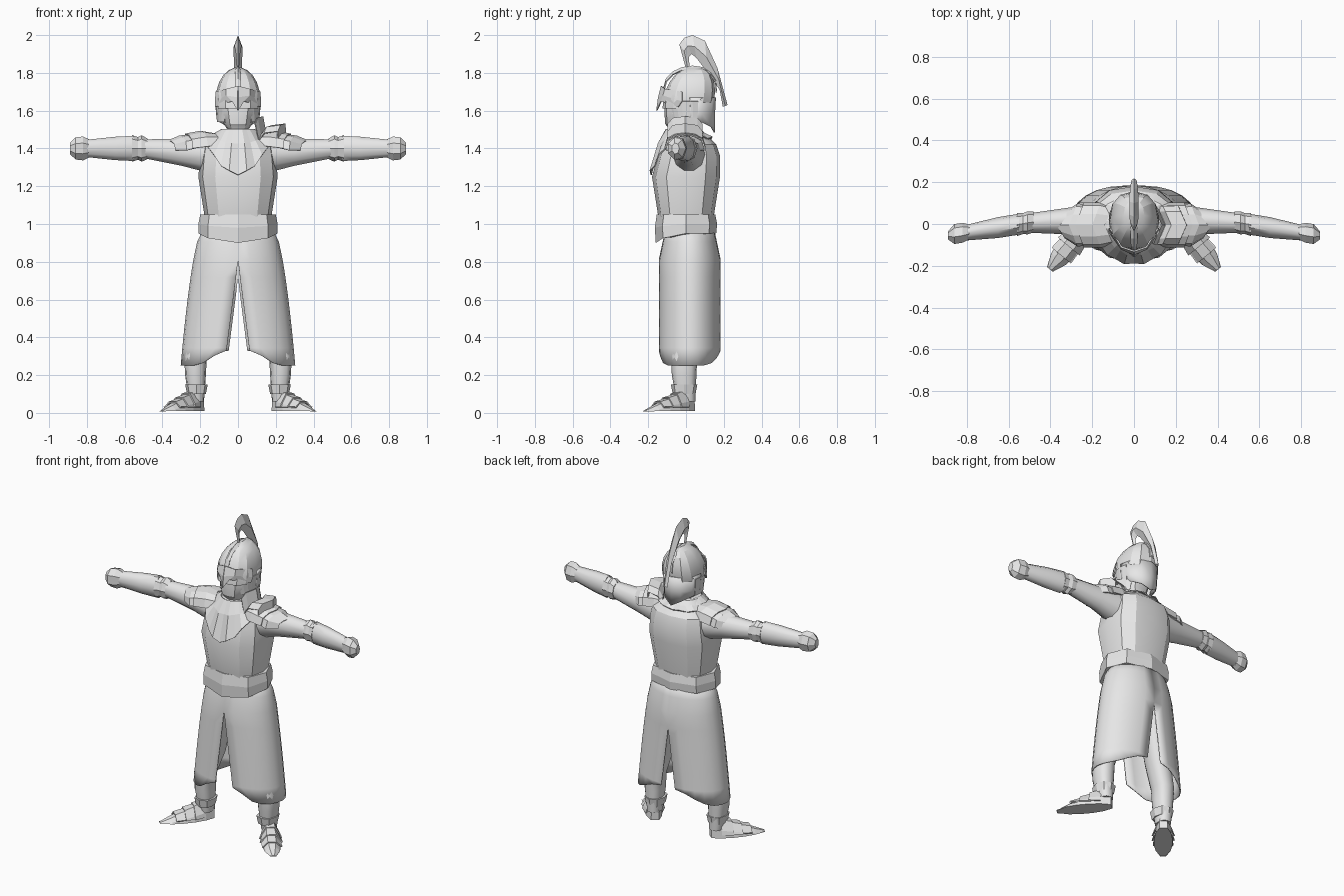
import bpy, bmesh
from math import sin, cos, pi, tau, copysign, radians
from mathutils import Vector

default_cube = bpy.data.objects.get("Cube")
if default_cube:
    bpy.data.objects.remove(default_cube, do_unlink=True)

grey = (.8, .8, .8, 1)
material = bpy.data.materials.new("plain_grey")
material.use_nodes = True
material.diffuse_color = grey
material.node_tree.nodes["Principled BSDF"].inputs["Base Color"].default_value = grey


def loft(name, rings, closed=True, mirror=False, smooth=None):
    """Skin rings of points: closed rings make a capped solid, open ones a thin plate."""
    bm = bmesh.new()
    rows = [[bm.verts.new(point) for point in ring] for ring in rings]
    count = len(rows[0])
    for lower, upper in zip(rows, rows[1:]):
        for i in range(count if closed else count - 1):
            j = (i + 1) % count
            bm.faces.new((lower[i], lower[j], upper[j], upper[i]))
    if closed:
        bm.faces.new(rows[0])
        bm.faces.new(rows[-1])
    bmesh.ops.recalc_face_normals(bm, faces=bm.faces)
    mesh = bpy.data.meshes.new(name)
    bm.to_mesh(mesh)
    bm.free()
    mesh.materials.append(material)
    part = bpy.data.objects.new(name, mesh)
    bpy.context.collection.objects.link(part)
    if smooth:
        bpy.ops.object.select_all(action='DESELECT')
        part.select_set(True)
        bpy.context.view_layer.objects.active = part
        bpy.ops.object.shade_smooth_by_angle(angle=radians(smooth))
    if not closed:
        plate = part.modifiers.new("thickness", 'SOLIDIFY')
        plate.thickness = .007
        plate.offset = 0
    if mirror:
        part.modifiers.new("mirror", 'MIRROR')


def squared(value, power=.8):
    """Push a sine or cosine outward for a boxier oval."""
    return copysign(abs(value) ** power, value)


def level(z, half, depth, x=0, y=0, count=12, drop=0):
    """Horizontal oval; drop lowers its front into a point."""
    ring = []
    for i in range(count):
        angle = tau * i / count
        lowered = z - drop * max(0, -sin(angle)) ** 2
        ring.append((x + half * squared(cos(angle)), y + depth * squared(sin(angle)), lowered))
    return ring


# Torso and belt
loft("torso", [level(.96, .17, .14), level(1.06, .18, .15),
               level(1.25, .21, .18), level(1.36, .2, .165, y=.015),
               level(1.42, .19, .145, y=.015), level(1.5, .09, .08)], smooth=25)
loft("belt", [level(.95, .21, .16, count=8, drop=.05),
              level(1, .21, .165, count=8, drop=.02),
              level(1.05, .2, .155, count=8)])

# Collar of raised pleats, longest at the front
neckline, swell, hem = [], [], []
pleats = 12
for i in range(pleats + 1):
    angle = pi * i / pleats
    across, forward = sin(angle), cos(angle)
    lift = .01 * (i % 2)
    neckline.append((.085 * across, -.02 - .085 * forward, 1.5))
    swell.append((.13 * across, -.02 - (.12 + lift) * forward, 1.475 - .05 * max(0, forward)))
    hem.append((.18 * across, -.025 - (.16 + lift) * forward,
                1.45 + lift - .19 * max(0, forward) ** 2))
loft("collar", [neckline, swell, hem], closed=False, mirror=True)

# Skirt: two flaring half sheets that part at the front and back
rows, columns = 8, 12
sheet = []
for r in range(rows + 1):
    fall = r / rows
    half = .165 + .135 * fall ** .5
    depth = .12 + .04 * min(1, 4 * fall)
    row = []
    for c in range(columns + 1):
        angle = pi * (c / columns - .5)
        front = angle < 0
        height = 1 - .75 * fall
        if r == rows:
            height += .08 * abs(sin(angle)) ** (12 if front else 5)
        slit = max(0, (.8 if front else .71) - height) * .13
        row.append((slit + (half - slit) * abs(cos(angle)),
                    .02 + depth * sin(angle), height))
    sheet.append(row)
loft("skirt", sheet, closed=False, mirror=True, smooth=40)

# Legs and ankle cuffs
loft("leg", [level(.95, .085, .09, x=.09), level(.45, .07, .075, x=.18),
             level(.3, .06, .07, x=.225, y=-.01), level(.2, .055, .065, x=.225, y=-.01),
             level(.06, .04, .05, x=.22)], mirror=True, smooth=40)
loft("ankle_cuff", [level(.1, .05, .06, x=.22, y=-.01, count=8),
                    level(.15, .06, .07, x=.22, y=-.01, count=8)], mirror=True)

# Feet turned outward, with overlapping plates on top
heel, toe = Vector((.19, .04, 0)), Vector((.405, -.22, 0))
stride = toe - heel
sideways = stride.normalized().cross(Vector((0, 0, -1)))


def foot_ring(t, grow=0, base=.01):
    width = .01 + .045 * sin(pi * t) ** .5 + grow
    height = .13 * (1 - t) + .012 + grow
    outline = ((-1, base), (-.9, height / 2), (-.4, height),
               (.4, height), (.9, height / 2), (1, base))
    return [heel + stride * t + sideways * u * width + Vector((0, 0, v)) for u, v in outline]


loft("foot", [foot_ring(t) for t in (.03, .2, .4, .6, .8, .99)], mirror=True)
for i in range(3):
    start = .2 + i / 6
    loft(f"foot_plate_{i + 1}", [foot_ring(start, base=.03), foot_ring(start + .2, .01, .03)],
         closed=False, mirror=True)


# Arms, bracers and fists follow one gently bent line
def arm_part(name, sections, count=10, smooth=None):
    rings = []
    for x, wide, tall in sections:
        y = .015 - .16 * max(0, x - .45)
        z = min(1.4, 1.35 + .1 * x)
        rings.append([(x, y + wide * cos(tau * i / count), z + tall * sin(tau * i / count))
                      for i in range(count)])
    loft(name, rings, mirror=True, smooth=smooth)


arm_part("upper_arm", [(.15, .09, .1), (.3, .065, .075), (.52, .045, .05)], smooth=45)
arm_part("elbow_guard", [(.48, .05, .055), (.51, .055, .07), (.53, .05, .06), (.56, .055, .07)], count=8)
arm_part("bracer", [(.55, .05, .07), (.65, .05, .065), (.83, .035, .045)], smooth=45)
arm_part("fist", [(.77, .03, .04), (.82, .05, .065), (.86, .05, .06), (.89, .02, .03)], count=7)


# Shoulder plates: overlapping arched bands
def arch(x, top, bottom, reach, steps=6):
    band = []
    for i in range(steps + 1):
        angle = pi * i / steps
        band.append((x - .04 * abs(cos(angle)), reach * cos(angle) - .005,
                     bottom + (top - bottom) * sin(angle) ** .7))
    return band


loft("shoulder_plate", [arch(.14, 1.48, 1.42, .09), arch(.2, 1.49, 1.41, .105),
                        arch(.28, 1.475, 1.4, .105)], closed=False, mirror=True)
loft("outer_shoulder_plate", [arch(.23, 1.475, 1.41, .09), arch(.31, 1.465, 1.39, .1),
                              arch(.37, 1.44, 1.39, .06)], closed=False, mirror=True)
loft("left_shoulder_guard", [arch(x, top, top - .04, .09, steps=4) for x, top in
     ((.13, 1.57), (.15, 1.48), (.18, 1.52), (.25, 1.53), (.25, 1.46))], closed=False)

# Head and neck
loft("head", [level(1.43, .07, .07), level(1.49, .05, .07, y=-.01), level(1.53, .075, .09, y=-.02),
              level(1.6, .09, .105, y=-.01), level(1.7, .09, .1)], smooth=30)

# Helmet dome with a comb along its middle
dome, comb = [], []
for i in range(-1, 6):
    angle = pi * i / 11
    dome.append(level(1.66 + .17 * sin(angle), .118 * cos(angle), .135 * cos(angle) ** .8,
                      y=.015 + .03 * sin(angle)))
for i in range(9):
    angle = pi * i / 8
    y, z = .02 + .015 * sin(angle) - .14 * cos(angle), 1.71 + .125 * sin(angle) ** .8
    comb.append([(-.014, y, z - .014), (0, y, z), (.014, y, z - .014)])
loft("helmet", dome, smooth=20)
loft("helmet_comb", comb, closed=False)


# Cheek and neck guards hang from the dome as curved plates
def guard(z, half, depth, first, last, rise=0, steps=6):
    curve = []
    for i in range(steps + 1):
        angle = radians(first + (last - first) * i / steps)
        curve.append((half * cos(angle), .02 + depth * sin(angle), z + rise * abs(cos(angle))))
    return curve


loft("cheek_guard", [guard(1.65, .118, .13, -60, 20), guard(1.54, .108, .115, -50, 20)],
     closed=False, mirror=True)
loft("neck_guard", [guard(1.67, .118, .135, 0, 180), guard(1.58, .113, .13, 0, 180),
                    guard(1.485, .105, .13, 0, 180, rise=.06)], closed=False, smooth=35)

# Visor with a beak and raised brows
loft("visor", [[(0, -.13, 1.73), (.06, -.11, 1.715), (.115, -.02, 1.7)],
               [(0, -.145, 1.67), (.06, -.12, 1.68), (.12, -.02, 1.65)],
               [(0, -.155, 1.6), (.03, -.13, 1.65), (.118, -.04, 1.62)]], closed=False, mirror=True)

# Plume: diamond sections between an outer and an inner curve
crest = [(0, 1.82, .02, 1.82), (-.035, 1.95, .015, 1.885), (-.01, 1.985, .03, 1.9),
         (.035, 2, .055, 1.88), (.1, 1.97, .115, 1.8), (.167, 1.825, .178, 1.71),
         (.22, 1.63, .195, 1.62)]
diamonds = []
for i, (outer_y, outer_z, inner_y, inner_z) in enumerate(crest):
    bulge = .005 + .018 * sin(pi * i / len(crest))
    y, z = (outer_y + inner_y) / 2, (outer_z + inner_z) / 2
    diamonds.append([(0, outer_y, outer_z), (bulge, y, z), (0, inner_y, inner_z), (-bulge, y, z)])
loft("plume", diamonds)
